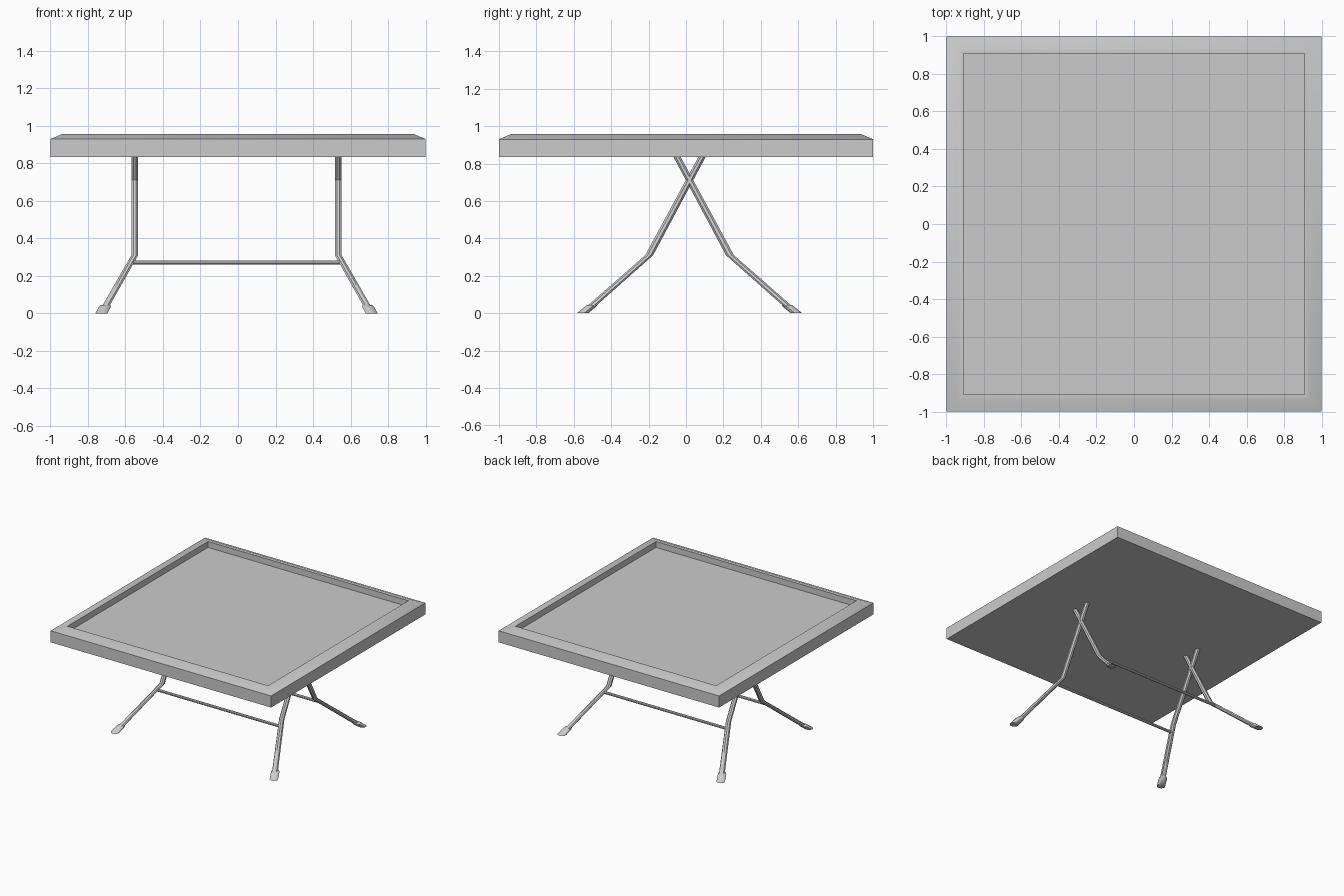
import bpy, bmesh, math

if "Cube" in bpy.data.objects:
    bpy.data.objects.remove(bpy.data.objects["Cube"])

CX, CY = -0.008, 0.019  # centre of the folding frame


def finish(name, bm, angle):
    bmesh.ops.recalc_face_normals(bm, faces=bm.faces)
    me = bpy.data.meshes.new(name)
    bm.to_mesh(me)
    bm.free()
    ob = bpy.data.objects.new(name, me)
    bpy.context.collection.objects.link(ob)
    bpy.ops.object.select_all(action='DESELECT')
    ob.select_set(True)
    bpy.context.view_layer.objects.active = ob
    bpy.ops.object.shade_smooth_by_angle(angle=math.radians(angle))
    return ob


def loft(name, rings, angle):
    """Bridge consecutive vertex rings and cap both ends."""
    bm = bmesh.new()
    loops = [[bm.verts.new(p) for p in ring] for ring in rings]
    n = len(loops[0])
    for a, b in zip(loops, loops[1:]):
        for i in range(n):
            j = (i + 1) % n
            bm.faces.new((a[i], a[j], b[j], b[i]))
    bm.faces.new(loops[0])
    bm.faces.new(loops[-1])
    return finish(name, bm, angle)


def square(h, z):
    return [(-h, -h, z), (h, -h, z), (h, h, z), (-h, h, z)]


def oval(x, y, z, rx, ry, n):
    return [(x + rx * math.cos(math.tau * (i + .5) / n),
             y + ry * math.sin(math.tau * (i + .5) / n), z) for i in range(n)]


# Tray-like top: outer wall, bevelled rim, recessed surface
loft("table_top", [square(h, z) for h, z in
     ((1, .835), (1, .93), (.937, .957), (.91, .957), (.91, .908))], 35)

# Four bent legs crossing in pairs, each with a foot cap
for sx, side in ((-1, "left"), (1, "right")):
    for sy, end in ((-1, "front"), (1, "back")):
        def ring(x, y, z, rx, ry, n=8):
            return oval(CX + sx * x, CY + sy * y, z, rx, ry, n)
        loft(f"{end}_{side}_leg", [
            ring(.543, -.069, .84, .0195, .021),
            ring(.543, .216, .31, .0195, .023),
            ring(.708, .545, .02, .021, .025)], 30)
        loft(f"{end}_{side}_foot", [
            ring(.721, .572, 0, .033, .031, 12),
            ring(.702, .528, .036, .033, .032, 12),
            ring(.698, .520, .044, .027, .028, 12)], 40)

# Crossbars joining left and right legs
for sy, end in ((-1, "front"), (1, "back")):
    rings = []
    for x in (-.562, .562):
        rings.append([(CX + x, CY + sy * .26 + v, .271 + u)
                      for u, v, _ in oval(0, 0, 0, .011, .011, 8)])
    loft(f"{end}_crossbar", rings, 30)
